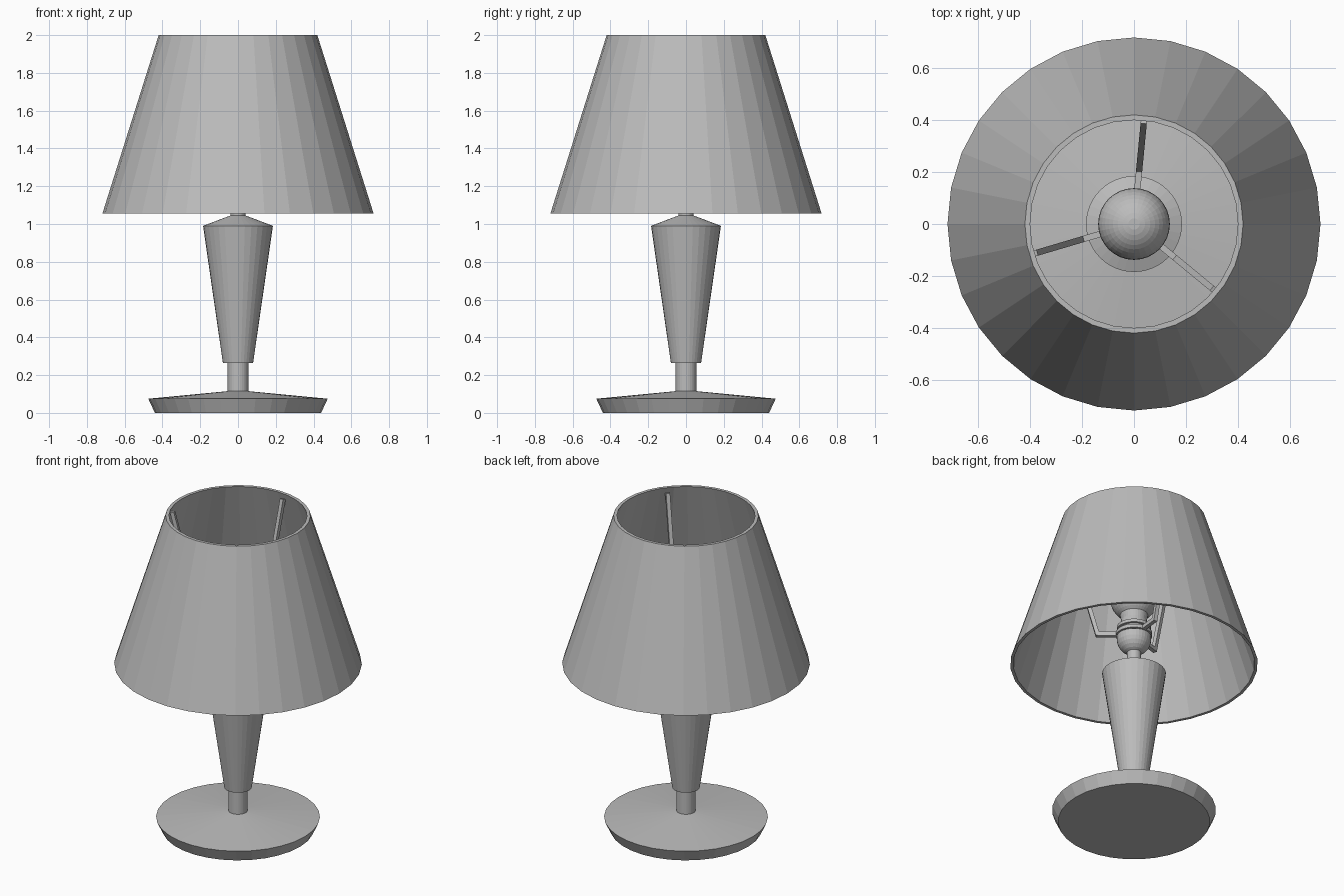
import bpy, bmesh
from math import sin, cos, radians, pi
from mathutils import Vector, Matrix

cube = bpy.data.objects.get("Cube")
if cube:
    bpy.data.objects.remove(cube, do_unlink=True)

SIDES = 32

grey = bpy.data.materials.new("plain_grey")
grey.use_nodes = True
grey.diffuse_color = (0.5, 0.5, 0.5, 1)
grey.node_tree.nodes["Principled BSDF"].inputs["Base Color"].default_value = (0.5, 0.5, 0.5, 1)


def finish(name, bm):
    bmesh.ops.recalc_face_normals(bm, faces=bm.faces)
    mesh = bpy.data.meshes.new(name)
    bm.to_mesh(mesh)
    bm.free()
    mesh.materials.append(grey)
    obj = bpy.data.objects.new(name, mesh)
    bpy.context.collection.objects.link(obj)
    return obj


def lathe(name, profile, closed=False):
    """Revolve (radius, z) points; an open profile gets flat end caps."""
    bm = bmesh.new()
    rings = [[bm.verts.new((r * cos(2 * pi * i / SIDES), r * sin(2 * pi * i / SIDES), z))
              for i in range(SIDES)] for r, z in profile]
    pairs = list(zip(rings, rings[1:]))
    if closed:
        pairs.append((rings[-1], rings[0]))
    else:
        bm.faces.new(rings[0])
        bm.faces.new(rings[-1])
    for a, b in pairs:
        for i in range(SIDES):
            j = (i + 1) % SIDES
            bm.faces.new((a[i], a[j], b[j], b[i]))
    return finish(name, bm)


def arm(name, angle, path, width):
    """Square rod following (radius, z) points in one vertical plane."""
    bm = bmesh.new()
    turn = Matrix.Rotation(radians(angle), 3, 'Z')
    h = width / 2
    pts = [Vector((r, 0, z)) for r, z in path]
    rings = []
    for k, p in enumerate(pts):
        before = (p - pts[k - 1]).normalized() if k else None
        after = (pts[k + 1] - p).normalized() if k + 1 < len(pts) else None
        along = ((before or after) + (after or before)).normalized()
        up = Vector((-along.z, 0, along.x)) * h / along.dot(after or before)
        side = Vector((0, h, 0))
        rings.append([bm.verts.new(turn @ (p + u * up + s * side))
                      for u, s in ((1, 1), (1, -1), (-1, -1), (-1, 1))])
    for a, b in zip(rings, rings[1:]):
        for i in range(4):
            j = (i + 1) % 4
            bm.faces.new((a[i], a[j], b[j], b[i]))
    bm.faces.new(rings[0])
    bm.faces.new(rings[-1])
    return finish(name, bm)


# Foot, stem and tapered body
lathe("base", [(0.44, 0), (0.475, 0.075), (0.055, 0.115)])
lathe("stem", [(0.055, 0.1), (0.055, 0.27)])
lathe("body", [(0.08, 0.265), (0.185, 0.99), (0.04, 1.045)])
lathe("neck", [(0.04, 1.03), (0.04, 1.15)])

# Bulb holder: rounded cup with a threaded collar
cup = [(0.1 * sin(radians(a)), 1.22 - 0.1 * cos(radians(a))) for a in range(20, 91, 14)]
lathe("bulb_holder", cup + [(0.1, 1.235), (0.085, 1.24), (0.085, 1.30), (0.075, 1.34)])
lathe("support_ring", [(0.08, 1.24), (0.106, 1.24), (0.106, 1.262), (0.08, 1.262)], closed=True)
lathe("collar", [(0.08, 1.28), (0.1, 1.28), (0.1, 1.30), (0.08, 1.30)], closed=True)

# Round bulb
ball = [(0.138 * sin(radians(a)), 1.49 - 0.138 * cos(radians(a))) for a in range(36, 180, 9)]
lathe("bulb", [(0.07, 1.32)] + ball)

# Bent arms carrying the shade
for n, angle in enumerate((84.5, 196.5, 320.5), 1):
    arm(f"shade_arm_{n}", angle, [(0.09, 1.25), (0.212, 1.25), (0.4, 1.965)], 0.024)

# Hollow tapered shade
lathe("shade", [(0.718, 1.055), (0.42, 2), (0.4, 2), (0.7, 1.055)], closed=True)
